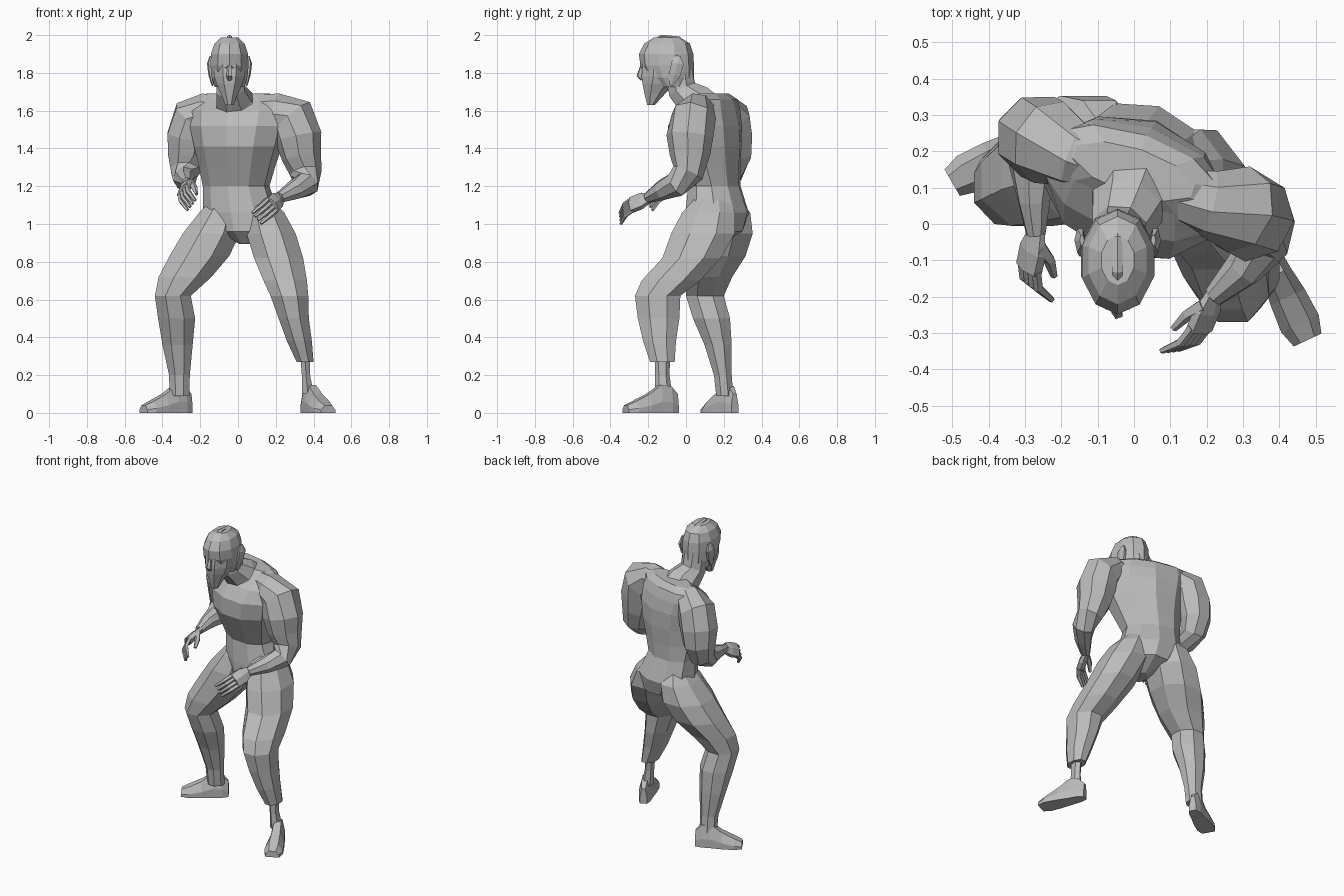
import bpy
import bmesh
from math import cos, sin, pi
from mathutils import Vector

default_cube = bpy.data.objects.get("Cube")
if default_cube:
    bpy.data.objects.remove(default_cube, do_unlink=True)

# Single clay material
clay = bpy.data.materials.new("clay grey")
clay.use_nodes = True
clay_color = (0.5, 0.5, 0.5, 1)
clay.diffuse_color = clay_color
clay.node_tree.nodes["Principled BSDF"].inputs["Base Color"].default_value = clay_color

UP = Vector((0, 0, 1))


def skin(name, loops):
    """Bridge a stack of equal point loops into a closed, flat-shaded part."""
    bm = bmesh.new()
    rows = [[bm.verts.new(point) for point in loop] for loop in loops]
    count = len(rows[0])
    for lower, upper in zip(rows, rows[1:]):
        for i in range(count):
            j = (i + 1) % count
            bm.faces.new((lower[i], lower[j], upper[j], upper[i]))
    bm.faces.new(rows[0][::-1])
    bm.faces.new(rows[-1])
    bmesh.ops.recalc_face_normals(bm, faces=bm.faces)
    mesh = bpy.data.meshes.new(name)
    bm.to_mesh(mesh)
    bm.free()
    mesh.materials.append(clay)
    part = bpy.data.objects.new(name, mesh)
    bpy.context.collection.objects.link(part)
    return part


def fuse(name, parts):
    """Union overlapping parts into one skin without hidden inner faces."""
    body = parts[0]
    for part in parts[1:]:
        union = body.modifiers.new("union", "BOOLEAN")
        union.operation = "UNION"
        union.solver = "EXACT"
        union.use_self = True
        union.object = part
    graph = bpy.context.evaluated_depsgraph_get()
    mesh = bpy.data.meshes.new_from_object(body.evaluated_get(graph))
    body.modifiers.clear()
    body.data = mesh
    body.name = mesh.name = name
    for part in parts[1:]:
        bpy.data.objects.remove(part, do_unlink=True)


def ring(center, across, along, half_width, half_depth, sides):
    """Polygon whose flat sides touch the given half sizes."""
    grow = 1 / cos(pi / sides)
    points = []
    for i in range(sides):
        angle = (i + 0.5) * 2 * pi / sides
        points.append(center + across * (half_width * grow * cos(angle))
                      + along * (half_depth * grow * sin(angle)))
    return points


def stack(name, rows, sides=8, across=Vector((1, 0, 0))):
    """Loft of level rings; each row is x, y, z, half width, half depth."""
    across = across.normalized()
    along = UP.cross(across)
    return skin(name, [ring(Vector((x, y, z)), across, along, width, depth, sides)
                       for x, y, z, width, depth in rows])


def limb(name, rows, sides=8, across=Vector((1, 0, 0)), squash=1):
    """Loft of rings square to a path; each row is x, y, z, radius."""
    path = [Vector(row[:3]) for row in rows]
    loops = []
    for i, center in enumerate(path):
        before, after = path[max(i - 1, 0)], path[min(i + 1, len(path) - 1)]
        tangent = (after - before).normalized()
        u = (across - tangent * across.dot(tangent)).normalized()
        radius = rows[i][3]
        loops.append(ring(center, u, tangent.cross(u), radius, radius * squash, sides))
    return skin(name, loops)


def foot(name, origin, heading, scale):
    """Shoe-shaped loft from heel to toe, flat on the ground."""
    heading = Vector(heading).normalized()
    across = UP.cross(heading)
    profile = [(-.08, .022, .1), (-.04, .036, .14), (.02, .042, .148),
               (.09, .052, .1), (.17, .057, .062), (.22, .042, .04)]
    loops = []
    for distance, width, height in profile:
        base = Vector(origin) + heading * distance * scale
        outline = [(-1, 0), (1, 0), (1, .4), (.5, 1), (-.5, 1), (-1, .4)]
        loops.append([base + across * width * s + UP * height * t for s, t in outline])
    return skin(name, loops)


def hand(side, wrist, forward, inward):
    """Palm, four curled fingers and a thumb."""
    wrist, f, n = Vector(wrist), Vector(forward).normalized(), Vector(inward).normalized()
    s = n.cross(f).normalized()
    if s.z < 0:
        s = -s
    knuckle = wrist + f * .1
    palm = [(wrist - f * .02, .026), (wrist + f * .04, .045), (knuckle, .044)]
    parts = [limb(side + "_palm", [(*p, r) for p, r in palm], 6, s, .5)]
    for i, finger in enumerate(("little", "ring", "middle", "index")):
        base = knuckle + s * (i - 1.5) * .024 - f * .01
        bend = base + f * .045 + n * .02
        tip = bend + f * .02 + n * .06
        parts.append(limb(f"{side}_{finger}_finger",
                          [(*base, .011), (*bend, .011), (*tip, .007)], 5, s))
    root = wrist + s * .025 + f * .02
    bend = root + n * .04 + f * .025 + s * .01
    tip = bend + n * .03 + f * .04
    parts.append(limb(side + "_thumb", [(*root, .018), (*bend, .014), (*tip, .008)], 5, s))
    fuse(side + "_hand", parts)


# Torso, turned a little toward its own right
chest_line = Vector((.95, -.32, 0))
torso = stack("torso", [
    (.04, .12, .895, .03, .06),
    (.03, .15, .96, .14, .15),
    (.015, .165, 1.06, .195, .16),
    (-.01, .15, 1.2, .172, .13),
    (-.005, .125, 1.3, .195, .155),
    (0, .1, 1.41, .225, .185),
    (0, .1, 1.52, .25, .182),
    (0, .12, 1.6, .26, .145),
    (0, .15, 1.66, .235, .095),
    (0, .145, 1.69, .17, .06)], 10, chest_line)

# Neck and head
neck = limb("neck", [(0, .1, 1.57, .13), (-.02, .045, 1.655, .095),
                     (-.04, -.02, 1.71, .075), (-.045, -.04, 1.82, .072)])
mid_x = -.045
jaw = stack("jaw", [
    (mid_x, -.185, 1.63, .022, .02),
    (mid_x, -.165, 1.69, .045, .055),
    (mid_x, -.145, 1.74, .068, .085),
    (mid_x, -.13, 1.78, .08, .105),
    (mid_x, -.125, 1.85, .085, .105)])
cowl = stack("cowl", [
    (mid_x, -.065, 1.725, .078, .09),
    (mid_x, -.085, 1.775, .095, .12),
    (mid_x, -.1, 1.84, .101, .135),
    (mid_x, -.105, 1.9, .098, .137),
    (mid_x, -.1, 1.955, .08, .115),
    (mid_x, -.1, 1.988, .045, .065)], 10)
limb("cowl_crest", [
    (mid_x, -.232, 1.86, .01), (mid_x, -.21, 1.935, .014),
    (mid_x, -.13, 1.986, .014), (mid_x, -.04, 1.978, .014),
    (mid_x, .015, 1.92, .014), (mid_x, .03, 1.82, .01)], 6)
limb("nose", [(mid_x, -.232, 1.84, .008), (mid_x, -.245, 1.785, .014),
              (mid_x, -.228, 1.768, .012)], 5)
for side, sign in (("left", 1), ("right", -1)):
    limb(side + "_brow", [(mid_x + .012 * sign, -.23, 1.83, .008),
                          (mid_x + .06 * sign, -.2, 1.85, .008)], 5, UP)
    ear_x = mid_x + .098 * sign
    limb(side + "_ear", [(ear_x - .008 * sign, -.08, 1.735, .012),
                         (ear_x, -.06, 1.79, .03),
                         (ear_x + .006 * sign, -.045, 1.85, .033),
                         (ear_x, -.045, 1.89, .014)], 6, Vector((0, 1, 0)), .4)

# Arms, from inside the shoulder yoke to the wrist
left_arm = limb("left_arm", [
    (.1, .09, 1.615, .065), (.2, .06, 1.605, .085), (.29, .04, 1.565, .113),
    (.32, .02, 1.46, .115), (.335, .02, 1.36, .098), (.36, .01, 1.27, .078),
    (.36, -.05, 1.21, .065), (.3, -.125, 1.18, .05), (.22, -.2, 1.14, .028)],
    8, Vector((.3, -.95, 0)))
right_arm = limb("right_arm", [
    (-.07, .16, 1.61, .07), (-.16, .19, 1.605, .085), (-.235, .225, 1.565, .11),
    (-.265, .24, 1.46, .11), (-.275, .25, 1.36, .095), (-.28, .23, 1.28, .075),
    (-.28, .16, 1.24, .06), (-.275, .06, 1.235, .042), (-.27, -.03, 1.22, .025)],
    8, Vector((.7, .7, 0)))
hand("left", (.215, -.205, 1.135), (-.35, -.85, -.35), (-.75, -.1, -.6))
hand("right", (-.27, -.035, 1.215), (-.2, -.9, -.4), (.7, -.25, -.7))

# Legs, hip to ankle
left_leg = stack("left_leg", [
    (.11, .14, 1.15, .05, .08), (.14, .12, 1.06, .105, .14),
    (.175, .09, .95, .13, .168),
    (.215, .03, .82, .13, .155), (.25, -.08, .7, .115, .155),
    (.272, -.15, .62, .1, .12), (.295, -.145, .5, .08, .11),
    (.325, -.14, .38, .066, .087), (.355, -.125, .27, .045, .065)])
left_ankle = stack("left_ankle", [
    (.355, -.125, .3, .025, .035), (.36, -.125, .2, .022, .033),
    (.37, -.12, .1, .03, .04)], 6)
right_leg = stack("right_leg", [
    (-.07, .19, 1.15, .05, .08), (-.095, .195, 1.06, .11, .145),
    (-.14, .185, .95, .152, .168),
    (-.205, .16, .83, .158, .155), (-.28, .12, .72, .14, .125),
    (-.345, .1, .62, .095, .1), (-.325, .135, .5, .098, .098),
    (-.32, .17, .36, .08, .072), (-.31, .195, .2, .055, .047),
    (-.31, .205, .09, .052, .045)])
left_foot = foot("left_foot", (.385, -.12, 0), (.42, -.9, 0), 1)
right_foot = foot("right_foot", (-.318, .22, 0), (-.86, -.5, 0), .96)

# One continuous body
fuse("body", [torso, neck, jaw, cowl, left_arm, right_arm, left_leg,
              left_ankle, right_leg, left_foot, right_foot])
